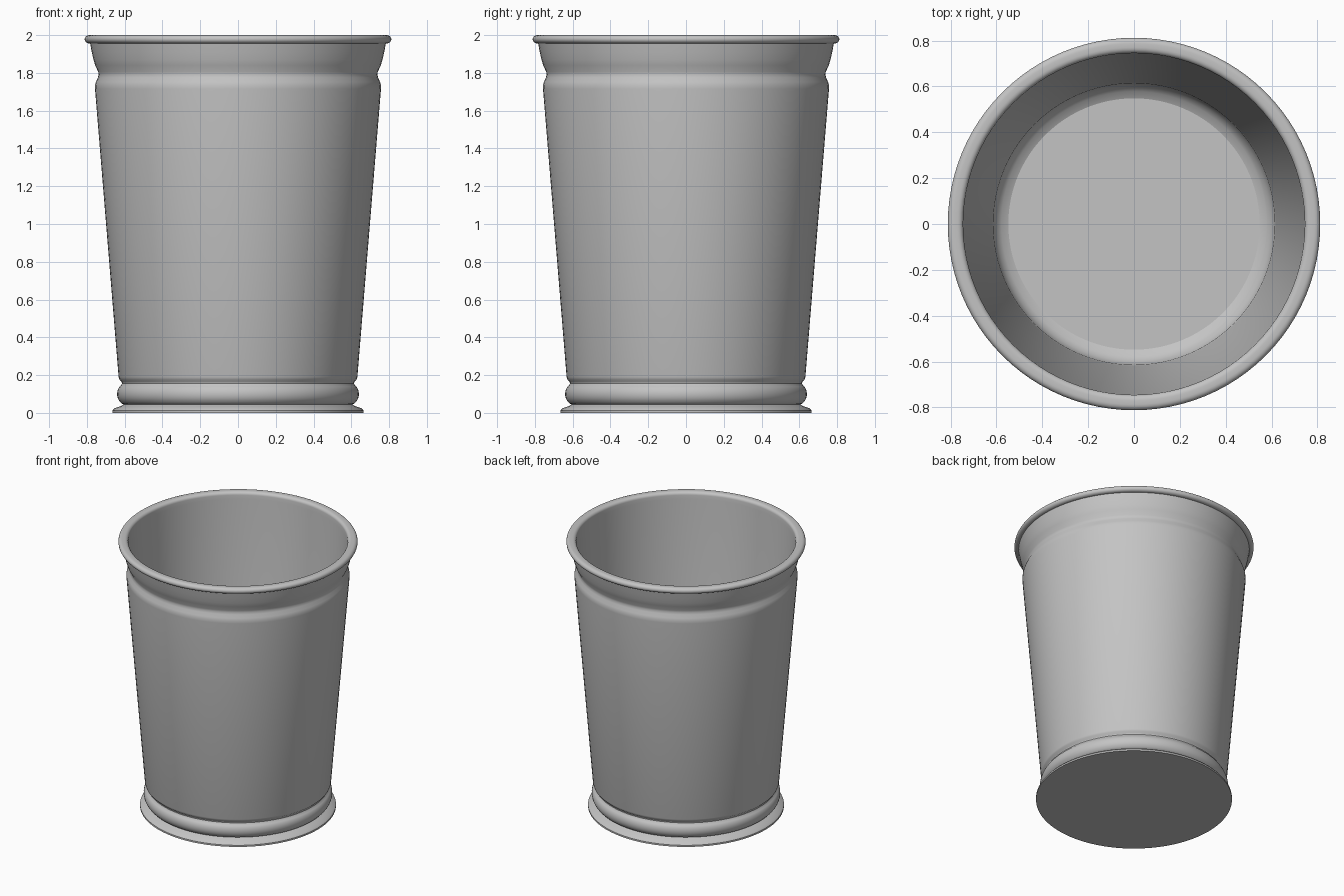
import bpy, bmesh, math

if "Cube" in bpy.data.objects:
    bpy.data.objects.remove(bpy.data.objects["Cube"])

SIDES = 96

metal = bpy.data.materials.new("brushed_silver")
metal.diffuse_color = (0.55, 0.55, 0.55, 1)
metal.use_nodes = True
metal.node_tree.nodes["Principled BSDF"].inputs["Base Color"].default_value = metal.diffuse_color


def arc(cx, cz, rx, rz, start, end, steps):
    """Points of an elliptical arc in the (radius, height) plane, in degrees."""
    pts = []
    for i in range(steps + 1):
        a = math.radians(start + (end - start) * i / steps)
        pts.append((cx + rx * math.cos(a), cz + rz * math.sin(a)))
    return pts


def lathe(name, profile, closed=False):
    """Spin a (radius, height) profile around z; radius 0 becomes a pole."""
    bm = bmesh.new()
    rings = []
    for r, z in profile:
        if r == 0:
            rings.append([bm.verts.new((0, 0, z))] * SIDES)
        else:
            rings.append([bm.verts.new((r * math.cos(2 * math.pi * i / SIDES),
                                        r * math.sin(2 * math.pi * i / SIDES), z))
                          for i in range(SIDES)])
    pairs = list(zip(rings, rings[1:]))
    if closed:
        pairs.append((rings[-1], rings[0]))
    for a, b in pairs:
        for i in range(SIDES):
            j = (i + 1) % SIDES
            bm.faces.new(list(dict.fromkeys((a[i], a[j], b[j], b[i]))))
    bmesh.ops.recalc_face_normals(bm, faces=bm.faces)
    mesh = bpy.data.meshes.new(name)
    bm.to_mesh(mesh)
    bm.free()
    mesh.materials.append(metal)
    obj = bpy.data.objects.new(name, mesh)
    bpy.context.collection.objects.link(obj)
    bpy.ops.object.select_all(action='DESELECT')
    obj.select_set(True)
    bpy.context.view_layer.objects.active = obj
    bpy.ops.object.shade_smooth_by_angle(angle=math.radians(35))
    return obj


# Cup: foot flange, lower bead, tapered wall, upper groove, rolled rim, inside
foot = [(0, 0), (0.665, 0), (0.665, 0.012), (0.655, 0.024), (0.62, 0.036), (0.605, 0.045)]
bead = [(0.617, 0.05)] + arc(0.602, 0.1, 0.038, 0.052, -55, 65, 8)
neck = [(0.614, 0.158), (0.617, 0.166), (0.628, 0.176), (0.632, 0.19)]
wall = [(0.757, 1.715), (0.757, 1.735), (0.752, 1.752), (0.742, 1.775),
        (0.738, 1.79), (0.74, 1.805), (0.756, 1.84), (0.765, 1.87),
        (0.774, 1.91), (0.783, 1.956)]
rim = arc(0.787, 1.978, 0.025, 0.022, -90, 90, 10) + arc(0.77, 1.978, 0.025, 0.022, 90, 180, 5)
inside = [(0.744, 1.95), (0.62, 0.19), (0.612, 0.14), (0.598, 0.11),
          (0.578, 0.09), (0.548, 0.075), (0.548, 0.07), (0, 0.07)]
lathe("cup", foot + bead + neck + wall + rim + inside)
